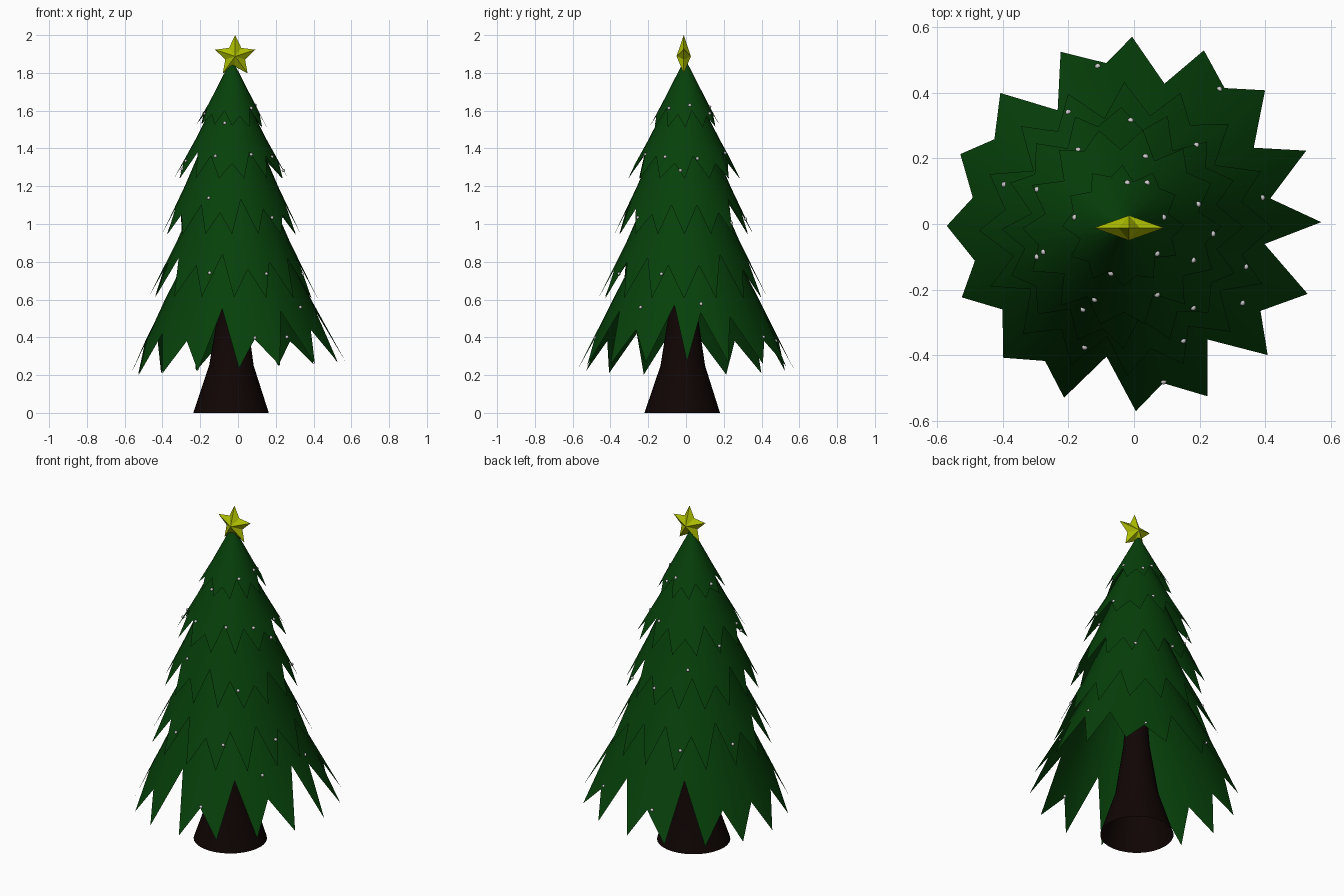
import bpy, bmesh, math, random
from mathutils import Vector
from mathutils.bvhtree import BVHTree

if "Cube" in bpy.data.objects:
    bpy.data.objects.remove(bpy.data.objects["Cube"])

random.seed(4)


def material(name, rgb):
    m = bpy.data.materials.new(name)
    m.diffuse_color = (*rgb, 1)
    m.use_nodes = True
    m.node_tree.nodes["Principled BSDF"].inputs["Base Color"].default_value = m.diffuse_color
    return m


GREEN = material("needle_green", (0.002, 0.052, 0.003))
BROWN = material("bark_brown", (0.005, 0.0015, 0.0012))
GOLD = material("star_gold", (0.42, 0.52, 0.0))


def make(name, bm, mat=None, smooth=True):
    bmesh.ops.recalc_face_normals(bm, faces=bm.faces)
    me = bpy.data.meshes.new(name)
    bm.to_mesh(me)
    bm.free()
    ob = bpy.data.objects.new(name, me)
    bpy.context.collection.objects.link(ob)
    if mat:
        me.materials.append(mat)
    if smooth:
        me.shade_smooth()
    return ob


def bridge(bm, rings):
    for a, b in zip(rings, rings[1:]):
        n = len(a)
        for i in range(n):
            j = (i + 1) % n
            bm.faces.new((a[i], a[j], b[j], b[i]))


# Foliage: open cone skirts with a zigzag hem
def skirt(name, teeth, centre, top, mid, tip, notches, tilt):
    bm = bmesh.new()
    rings = [[], [], []]
    for i in range(2 * teeth):
        a = math.pi * i / teeth + 0.01
        if i % 2:
            z = notches[(i // 2) % len(notches)]
            t = (z - tip[1]) / (mid[1] - tip[1])
            r = tip[0] + t * (mid[0] - tip[0])
            a += random.uniform(-0.04, 0.04)
        else:
            r, z = tip
            z += tilt * math.cos(a)
        for ring, (rr, zz) in zip(rings, (top, mid, (r, z))):
            ring.append(bm.verts.new((centre[0] + rr * math.cos(a),
                                      centre[1] + rr * math.sin(a), zz)))
    bridge(bm, rings)
    return make(name, bm, GREEN)


hem = [.53, .51, .38, .50, .38, .54, .38, .38, .38, .42, .38, .55, .39, .54, .44, .57]
skirts = [
    skirt("foliage_bottom", 16, (0, 0), (.22, .92), (.382, .61), (.57, .235), hem, .035),
    skirt("foliage_lower", 16, (-.025, -.015), (.18, 1.18), (.298, .91), (.447, .61),
          [.78, .84, .76, .80, .82], -.005),
    skirt("foliage_middle", 16, (-.035, -.012), (.14, 1.45), (.247, 1.2), (.368, .945),
          [1.10, 1.06, 1.13, 1.08, 1.05], 0),
    skirt("foliage_upper", 14, (-.037, -.01), (.07, 1.68), (.187, 1.45), (.303, 1.24),
          [1.36, 1.32, 1.38], 0),
    skirt("foliage_top", 12, (-.033, -.005), (.003, 1.87), (.118, 1.645), (.185, 1.52),
          [1.60, 1.57, 1.61, 1.58], -.01),
]

# Flared trunk, open underneath
bm = bmesh.new()
rings = []
for r, z, x, y in ((.2, 0, -.037, -.02), (.118, .25, -.035, -.017),
                   (.072, .55, -.03, -.015), (.03, 1.2, -.025, -.012)):
    rings.append([bm.verts.new((x + r * math.cos(k * math.pi / 16),
                                y + r * math.sin(k * math.pi / 16), z)) for k in range(32)])
bridge(bm, rings)
make("trunk", bm, BROWN)

# Faceted five-point star
bm = bmesh.new()
sx, sy, sz = -.015, -.012, 1.888
rim = []
for k in range(10):
    r = .055 if k % 2 else .112
    a = math.pi / 2 + k * math.pi / 5
    rim.append(bm.verts.new((sx + r * math.cos(a), sy, sz + r * math.sin(a))))
for side in (-1, 1):
    hub = bm.verts.new((sx, sy + side * .038, sz))
    for k in range(10):
        bm.faces.new((rim[k], rim[(k + 1) % 10], hub))
make("star", bm, GOLD, False)

# Small baubles dropped from above onto the foliage
spots = [(-.11, .48), (.26, .41), (-.2, .34), (-.01, .315), (.19, .24), (-.17, .225),
         (.035, .205), (-.395, .12), (-.295, .105), (-.02, .125), (.04, .125), (-.18, .02),
         (.09, .02), (.195, .06), (.39, .08), (.24, -.03), (.07, -.09), (.18, -.11),
         (.34, -.13), (-.275, -.085), (-.295, -.1), (-.07, -.15), (-.12, -.23),
         (-.155, -.26), (.07, -.215), (.18, -.255), (.33, -.24), (.15, -.355),
         (-.15, -.375), (.09, -.48)]
trees = [BVHTree.FromPolygons([v.co for v in s.data.vertices],
                              [p.vertices[:] for p in s.data.polygons]) for s in skirts]
bm = bmesh.new()
for x, y in spots:
    hits = [t.ray_cast(Vector((x, y, 3)), Vector((0, 0, -1)))[0] for t in trees]
    zs = [h.z for h in hits if h]
    z = max(zs) if zs else .24 + (.57 - math.hypot(x, y)) * 1.9
    ball = bmesh.ops.create_icosphere(bm, subdivisions=2, radius=.009)["verts"]
    bmesh.ops.translate(bm, verts=ball, vec=(x, y, z))
make("baubles", bm)
